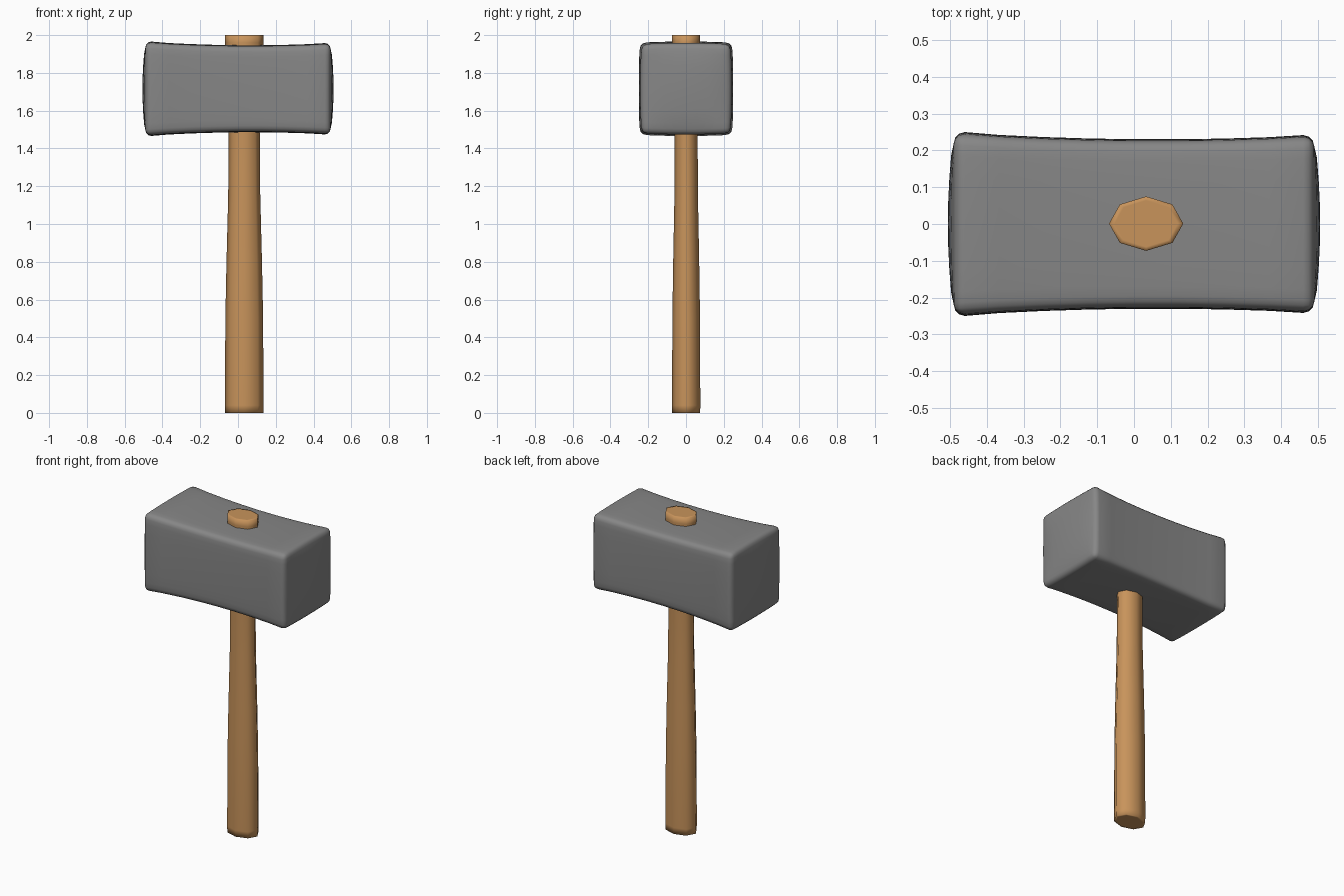
import bpy, bmesh, math

if "Cube" in bpy.data.objects:
    bpy.data.objects.remove(bpy.data.objects["Cube"], do_unlink=True)


def make_material(name, rgb):
    mat = bpy.data.materials.new(name)
    mat.use_nodes = True
    mat.diffuse_color = (*rgb, 1)
    mat.node_tree.nodes["Principled BSDF"].inputs["Base Color"].default_value = (*rgb, 1)
    return mat


def make_object(name, bm, mat):
    bmesh.ops.recalc_face_normals(bm, faces=bm.faces)
    for face in bm.faces:
        face.smooth = True
    mesh = bpy.data.meshes.new(name)
    bm.to_mesh(mesh)
    bm.free()
    mesh.materials.append(mat)
    obj = bpy.data.objects.new(name, mesh)
    bpy.context.collection.objects.link(obj)
    return obj


wood = make_material("brown wood", (0.58, 0.295, 0.105))
iron = make_material("grey iron", (0.24, 0.24, 0.24))

# Mallet head: a waisted block with domed ends and rounded edges
bm = bmesh.new()
bmesh.ops.create_cube(bm, size=2)
bmesh.ops.subdivide_edges(bm, edges=bm.edges[:], cuts=7, use_grid_fill=True)
rims = [e for e in bm.edges if e.calc_face_angle(0) > 1]
for vert in bm.verts:
    u, v, w = vert.co
    half = 0.226 + 0.015 * u * u - 0.004 * u
    vert.co.x = u * (0.49 + 0.016 * (1 - v * v) * (1 - w * w))
    vert.co.y = v * half * (1 + 0.02 * (1 - w * w))
    vert.co.z = 1.716 + w * half * (1 + 0.02 * (1 - v * v))
bmesh.ops.bevel(bm, geom=rims, offset=0.03, offset_type='OFFSET',
                segments=3, profile=0.5, affect='EDGES')
make_object("mallet_head", bm, iron)

# Handle: tapered eight-sided shaft, as (height, width factor) rings
SIDES = 8
profile = [(0, 0.85), (0, 1), (0.04, 1.01), (0.5, 0.99), (0.8, 0.93), (1.15, 0.84),
           (1.45, 0.82), (1.9, 0.99), (1.96, 1), (2, 1), (2, 0.85)]
bm = bmesh.new()
rings = []
for z, size in profile:
    angles = [math.tau * i / SIDES for i in range(SIDES)]
    rings.append([bm.verts.new((0.033 + 0.101 * size * math.cos(a),
                                0.001 + 0.074 * size * math.sin(a), z)) for a in angles])
for low, high in zip(rings, rings[1:]):
    for i in range(SIDES):
        j = (i + 1) % SIDES
        bm.faces.new((low[i], low[j], high[j], high[i]))
bm.faces.new(rings[0][::-1])
bm.faces.new(rings[-1])
make_object("handle", bm, wood)
